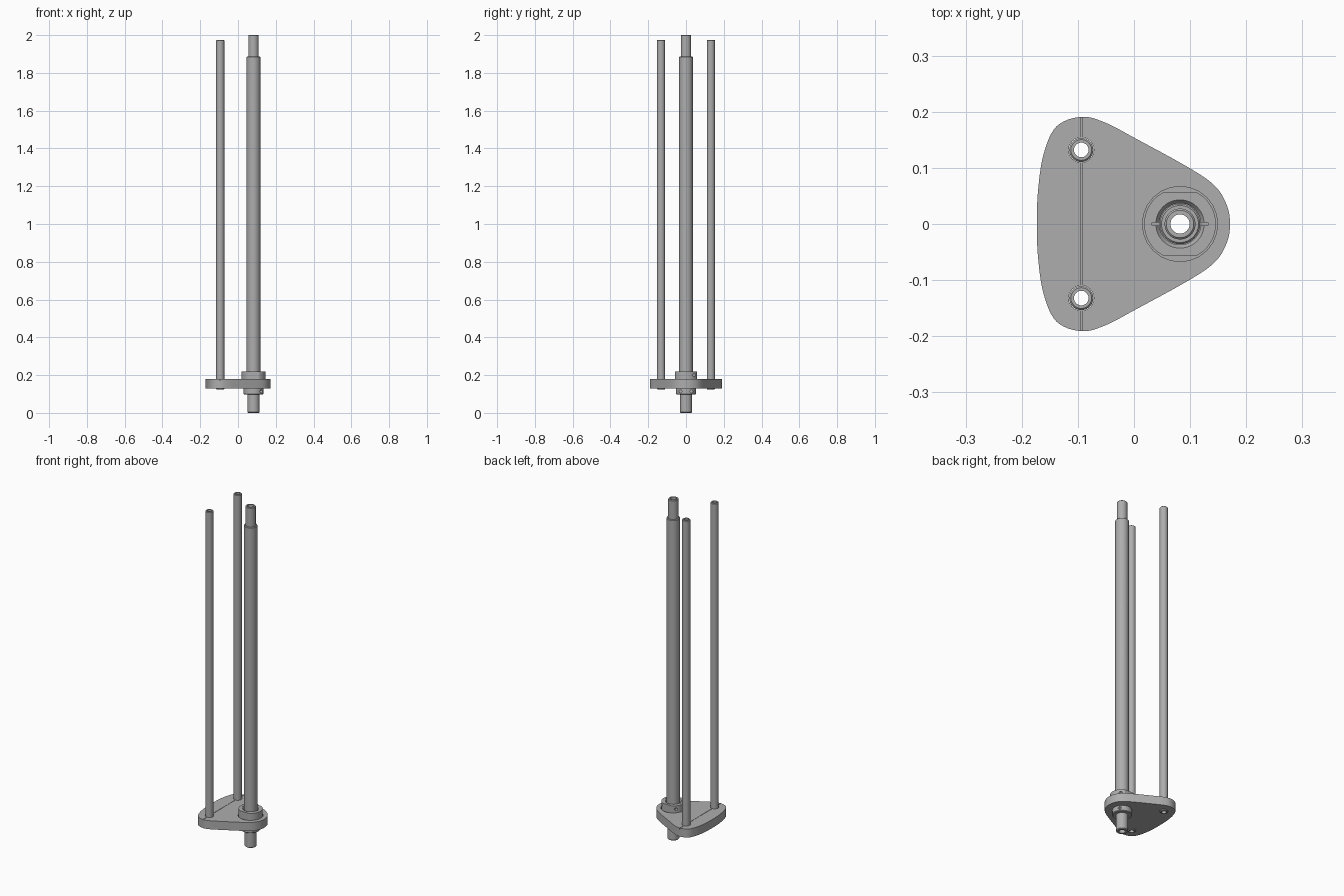
import bpy, bmesh
from math import cos, sin, pi, radians
from mathutils import Vector

cube = bpy.data.objects.get("Cube")
if cube:
    bpy.data.objects.remove(cube, do_unlink=True)

steel = bpy.data.materials.new("grey steel")
steel.use_nodes = True
GREY = (0.42, 0.42, 0.42, 1)
steel.diffuse_color = GREY
steel.node_tree.nodes["Principled BSDF"].inputs["Base Color"].default_value = GREY

MAIN = 0.082                 # x of the main shaft
ROD_X, ROD_Y = -0.094, 0.132


def finish(name, bm):
    bmesh.ops.recalc_face_normals(bm, faces=bm.faces)
    mesh = bpy.data.meshes.new(name)
    bm.to_mesh(mesh)
    bm.free()
    mesh.materials.append(steel)
    ob = bpy.data.objects.new(name, mesh)
    bpy.context.collection.objects.link(ob)
    return ob


def lathe(name, profile, x=0, y=0, sides=48):
    """Turn a closed (radius, z) profile into a hollow ring or tube."""
    bm = bmesh.new()
    rings = []
    for i in range(sides):
        a = 2 * pi * i / sides
        rings.append([bm.verts.new((x + r * cos(a), y + r * sin(a), z)) for r, z in profile])
    n = len(profile)
    for i in range(sides):
        p, q = rings[i], rings[(i + 1) % sides]
        for j in range(n):
            k = (j + 1) % n
            bm.faces.new((p[j], q[j], q[k], p[k]))
    return finish(name, bm)


def tube(name, outer, inner, z0, z1, x, y=0):
    c = 0.003                # small edge chamfer
    return lathe(name, [(inner, z0), (outer - c, z0), (outer, z0 + c),
                        (outer, z1 - c), (outer - c, z1), (inner, z1)], x, y)


def rod(r, start, end):
    """Solid cylinder between two points, used as a cutter."""
    a, b = Vector(start), Vector(end)
    bm = bmesh.new()
    bmesh.ops.create_cone(bm, cap_ends=True, segments=24, radius1=r, radius2=r, depth=(b - a).length)
    rot = (b - a).to_track_quat('Z', 'Y').to_matrix()
    for v in bm.verts:
        v.co = rot @ v.co + (a + b) / 2
    return finish("cutter", bm)


def box(x0, x1, y0, y1, z0, z1):
    bm = bmesh.new()
    bmesh.ops.create_cube(bm, size=1)
    for v in bm.verts:
        v.co = ((x0 + x1) / 2 + v.co.x * (x1 - x0), (y0 + y1) / 2 + v.co.y * (y1 - y0),
                (z0 + z1) / 2 + v.co.z * (z1 - z0))
    return finish("cutter", bm)


def cut(ob, *cutters):
    bpy.context.view_layer.objects.active = ob
    for c in cutters:
        c.hide_render = True
        m = ob.modifiers.new("cut", 'BOOLEAN')
        m.operation, m.solver, m.object = 'DIFFERENCE', 'EXACT', c
        bpy.ops.object.modifier_apply(modifier=m.name)
        bpy.data.objects.remove(c, do_unlink=True)


# Rounded triangular base plate: smooth closed outline mirrored in y
half = [(-0.173, 0), (-0.171, 0.06), (-0.161, 0.125), (-0.138, 0.174), (-0.094, 0.191),
        (-0.052, 0.181), (0, 0.154), (0.1, 0.099), (0.145, 0.067), (0.166, 0.032), (0.171, 0)]
loop = [Vector(p) for p in half + [(x, -y) for x, y in half[-2:0:-1]]]
outline = []
for i in range(len(loop)):
    a, b, c, d = (loop[(i + k) % len(loop)] for k in (-1, 0, 1, 2))
    for s in range(6):
        t = s / 6
        outline.append(0.5 * (2 * b + (c - a) * t + (2 * a - 5 * b + 4 * c - d) * t ** 2
                              + (3 * b - a - 3 * c + d) * t ** 3))
bm = bmesh.new()
base = bm.faces.new([bm.verts.new((p.x, p.y, 0.13)) for p in outline])
ext = bmesh.ops.extrude_face_region(bm, geom=[base])
for v in ext["geom"]:
    if isinstance(v, bmesh.types.BMVert):
        v.co.z = 0.18
plate = finish("base_plate", bm)

# Collar pocket, shaft bore, rod bores and the thin clamp split
cut(plate, rod(0.067, (MAIN, 0, 0.145), (MAIN, 0, 0.3)),
    rod(0.043, (MAIN, 0, 0), (MAIN, 0, 0.3)),
    box(ROD_X - 0.001, ROD_X + 0.001, -0.3, 0.3, 0.172, 0.3))
for s in (-1, 1):
    cut(plate, rod(0.0225, (ROD_X, s * ROD_Y, 0), (ROD_X, s * ROD_Y, 0.3)))
    # clamp screw counterbores and bolt holes on either side of each rod
    for y in (0.09, 0.168):
        cut(plate, rod(0.016, (-0.3, s * y, 0.155), (-0.132, s * y, 0.155)),
            rod(0.008, (-0.3, s * y, 0.155), (-0.07, s * y, 0.155)))

# Hollow guide rods
rods = [tube(n, 0.0215, 0.013, 0.124, 1.975, ROD_X, s * ROD_Y)
        for n, s in (("rear_rod", 1), ("front_rod", -1))]

# Main tube, inner shaft and bottom spigot
main = tube("main_tube", 0.036, 0.027, 0.1, 1.888, MAIN)
shaft = tube("inner_shaft", 0.0275, 0.017, 0.08, 2.0, MAIN)
spigot = lathe("bottom_spigot", [(0.017, 0), (0.028, 0), (0.032, 0.004), (0.032, 0.1), (0.017, 0.1)], MAIN)

# Upper clamp collar with side flats, and lower collar
upper = lathe("upper_collar", [(0.037, 0.145), (0.064, 0.145), (0.064, 0.22),
                               (0.043, 0.22), (0.037, 0.212)], MAIN)
lower = tube("lower_collar", 0.052, 0.031, 0.097, 0.132, MAIN)
for s in (-1, 1):
    cut(upper, box(-0.1, 0.3, *sorted((s * 0.057, s * 0.1)), 0, 0.4),
        box(*sorted((MAIN + s * 0.03, MAIN + s * 0.05)), -0.003, 0.003, 0.185, 0.4))
    # clamp screw holes
    for side in (-1, 1):
        cut(upper, rod(0.007, (MAIN + side * 0.04, s * 0.043, 0.2), (MAIN + side * 0.1, s * 0.043, 0.2)))
        cut(lower, rod(0.008, (MAIN + side * 0.035, s * 0.03, 0.114), (MAIN + side * 0.1, s * 0.03, 0.114)))

# Cross pin holes right through
for ob, z in ((upper, 0.2), (main, 0.2), (shaft, 0.2), (main, 1.862), (shaft, 1.862)):
    cut(ob, rod(0.0145, (MAIN, -0.2, z), (MAIN, 0.2, z)))

# Smooth the round walls, keep edges crisp
bpy.ops.object.select_all(action='DESELECT')
for ob in [plate, main, shaft, spigot, upper, lower] + rods:
    ob.select_set(True)
bpy.context.view_layer.objects.active = plate
bpy.ops.object.shade_smooth_by_angle(angle=radians(30))
